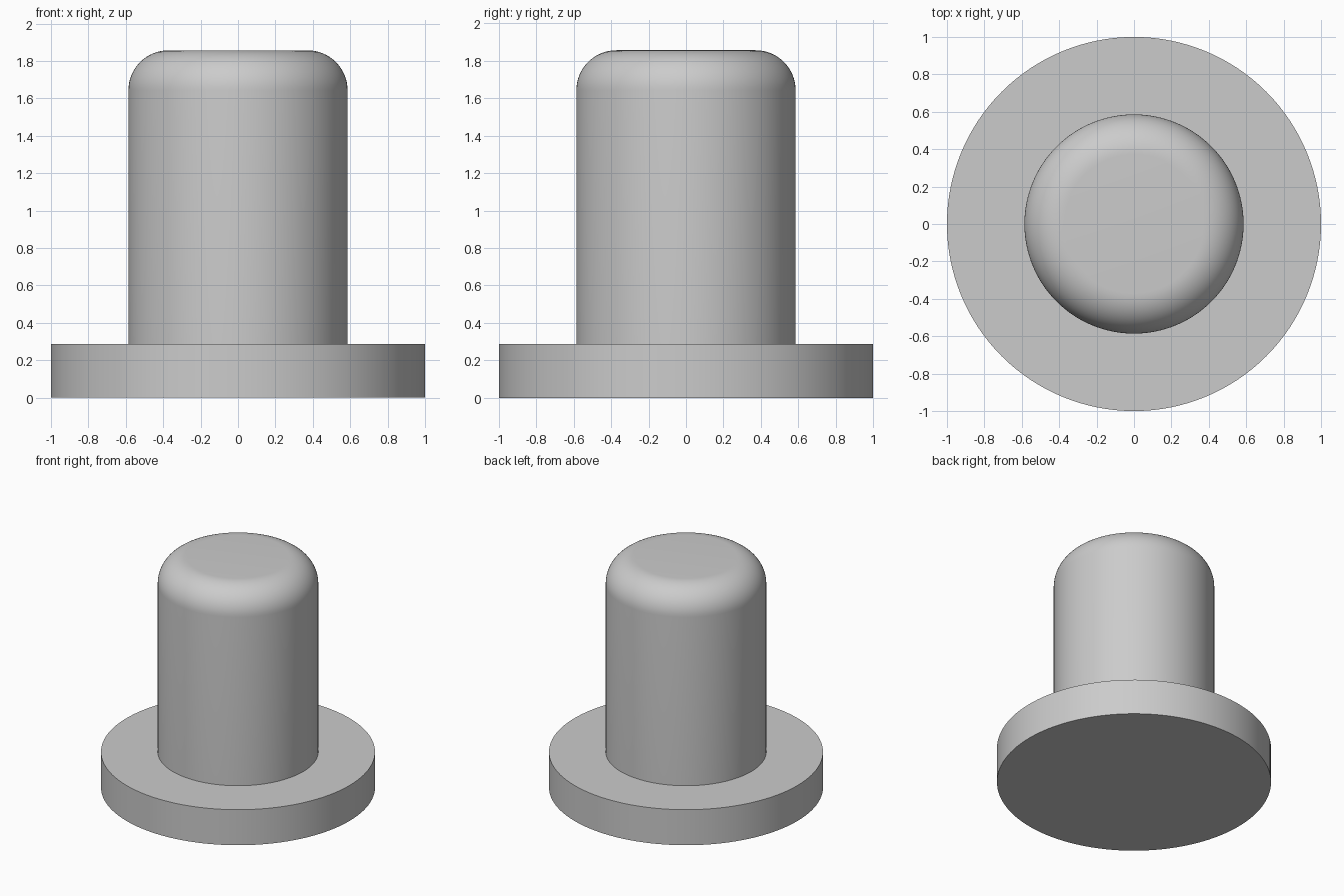
import bpy, bmesh
from math import sin, cos, pi, radians

if "Cube" in bpy.data.objects:
    bpy.data.objects.remove(bpy.data.objects["Cube"], do_unlink=True)

SEGMENTS = 128
FLANGE_R, FLANGE_H = 1.0, 0.286
POST_R, TOP_Z, FILLET = 0.586, 1.857, 0.214

# Plain grey material
grey = bpy.data.materials.new("light_grey")
grey.use_nodes = True
colour = (0.6, 0.6, 0.6, 1)
grey.diffuse_color = colour
grey.node_tree.nodes["Principled BSDF"].inputs["Base Color"].default_value = colour


def lathe(name, profile):
    """Revolve an (r, z) profile about z and cap both ends with flat discs."""
    bm = bmesh.new()
    rings = []
    for r, z in profile:
        angles = [2 * pi * i / SEGMENTS for i in range(SEGMENTS)]
        rings.append([bm.verts.new((r * cos(a), r * sin(a), z)) for a in angles])
    for low, high in zip(rings, rings[1:]):
        for i in range(SEGMENTS):
            j = (i + 1) % SEGMENTS
            bm.faces.new((low[i], low[j], high[j], high[i]))
    bm.faces.new(rings[0][::-1])
    bm.faces.new(rings[-1])
    bmesh.ops.recalc_face_normals(bm, faces=bm.faces)
    mesh = bpy.data.meshes.new(name)
    bm.to_mesh(mesh)
    bm.free()
    mesh.materials.append(grey)
    obj = bpy.data.objects.new(name, mesh)
    bpy.context.collection.objects.link(obj)
    bpy.ops.object.select_all(action="DESELECT")
    obj.select_set(True)
    bpy.context.view_layer.objects.active = obj
    bpy.ops.object.shade_smooth_by_angle(angle=radians(30))
    return obj


# Wide base flange, then a straight post with a rounded top rim
flange = [(FLANGE_R, 0), (FLANGE_R, FLANGE_H), (POST_R, FLANGE_H)]
STEPS = 16
rim = []
for k in range(STEPS + 1):
    a = pi / 2 * k / STEPS
    rim.append((POST_R - FILLET + FILLET * cos(a), TOP_Z - FILLET + FILLET * sin(a)))

lathe("flanged_post", flange + rim)
